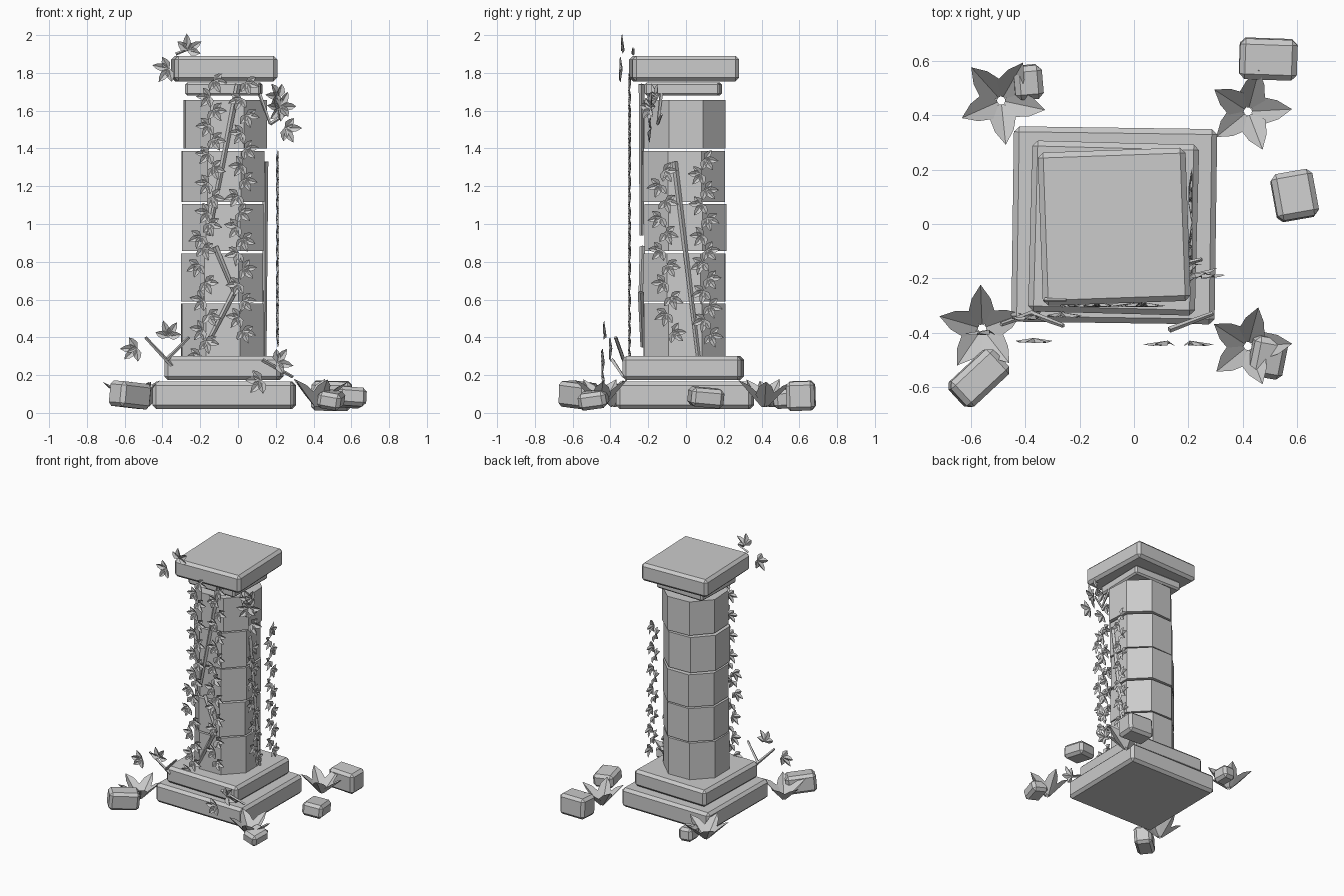
import bpy, bmesh, math, random
from mathutils import Vector, Matrix, Euler

random.seed(4)
cube = bpy.data.objects.get("Cube")
if cube:
    bpy.data.objects.remove(cube, do_unlink=True)

stone = bpy.data.materials.new("plain grey")
stone.use_nodes = True
grey = (0.6, 0.6, 0.6, 1)
stone.diffuse_color = grey
stone.node_tree.nodes["Principled BSDF"].inputs["Base Color"].default_value = grey


def finish(bm, name):
    mesh = bpy.data.meshes.new(name)
    bm.to_mesh(mesh)
    bm.free()
    mesh.materials.append(stone)
    obj = bpy.data.objects.new(name, mesh)
    bpy.context.collection.objects.link(obj)
    return obj


def block(name, center, size, turn=(0, 0, 0), bevel=0.02):
    """Chamfered stone block; turn is in degrees."""
    bm = bmesh.new()
    bmesh.ops.create_cube(bm, size=1, matrix=Matrix.Diagonal((*size, 1)))
    obj = finish(bm, name)
    obj.location = center
    obj.rotation_euler = [math.radians(a) for a in turn]
    mod = obj.modifiers.new("chamfer", "BEVEL")
    mod.width, mod.segments = bevel, 1
    return obj


def add_leaf(bm, base, along, normal, length, width, fold=0.3):
    """Pointed leaf folded along its midrib."""
    along = along.normalized()
    side = along.cross(normal).normalized()
    up = side.cross(along).normalized()
    rows = []
    for t, w in ((0, 0.15), (0.38, 1), (0.72, 0.7)):
        mid = base + along * length * t
        half = side * width * w / 2
        lift = up * width * w * fold
        rows.append([bm.verts.new(p) for p in (mid - half + lift, mid, mid + half + lift)])
    tip = bm.verts.new(base + along * length)
    for a, b in zip(rows, rows[1:]):
        for i in (0, 1):
            bm.faces.new((a[i], a[i + 1], b[i + 1], b[i]))
    for i in (0, 1):
        bm.faces.new((rows[-1][i], rows[-1][i + 1], tip))


def add_sprig(bm, center, normal, angle, size=0.075):
    """Fan of four leaflets in the plane facing normal; angle 0 points sideways."""
    normal = Vector(normal).normalized()
    across = Vector((0, 0, 1)).cross(normal).normalized()
    up = normal.cross(across)
    aim = math.radians(angle)
    base = Vector(center) - (across * math.cos(aim) + up * math.sin(aim)) * size * 0.4
    for k, scale in ((-75, 0.8), (-25, 1), (25, 1), (75, 0.8)):
        a = aim + math.radians(k + random.uniform(-8, 8))
        d = across * math.cos(a) + up * math.sin(a) + normal * 0.15
        add_leaf(bm, base, d, normal, size * scale, size * 0.5)


def ivy_strand(name, points, normal, place):
    """Hanging strand; points are (sideways, height), place makes them 3D."""
    bm = bmesh.new()
    for i, (s, z) in enumerate(points):
        near = points[i - 1][0] if i else points[1][0]
        angle = -35 if s > near else 215
        add_sprig(bm, place(s, z), normal, angle + random.uniform(-15, 15))
    return finish(bm, name)


def twig(name, points, width=0.022):
    """Square-section stem through the points."""
    bm = bmesh.new()
    for a, b in zip(points, points[1:]):
        a, b = Vector(a), Vector(b)
        m = Matrix.Translation((a + b) / 2) @ (b - a).to_track_quat("Z", "Y").to_matrix().to_4x4()
        bmesh.ops.create_cone(bm, cap_ends=True, segments=4, radius1=width * 0.7,
                              radius2=width * 0.5, depth=(b - a).length, matrix=m)
    return finish(bm, name)


def zigzag(path, step=0.08, swing=0.035):
    """Alternating leaf positions along a (sideways, height) path."""
    out, n = [], 0
    for (s0, z0), (s1, z1) in zip(path, path[1:]):
        count = max(1, round((z0 - z1) / step))
        for i in range(count):
            t = i / count
            out.append((s0 + (s1 - s0) * t + swing * (-1) ** n, z0 + (z1 - z0) * t))
            n += 1
    return out


# Plinth and capital
block("base_slab", (-0.073, -0.005, 0.093), (0.75, 0.72, 0.145), (0, 0, -0.8))
block("upper_base_slab", (-0.075, -0.015, 0.237), (0.615, 0.63, 0.127), (0, 0, -1.5))
block("neck_slab", (-0.075, -0.015, 1.715), (0.4, 0.4, 0.07), (0, 0, -1.5), 0.012)
block("cap_slab", (-0.073, -0.01, 1.823), (0.545, 0.565, 0.135), (0, 0, 2))

# Eight-sided column drums with open joints
drums = [(-0.083, -0.008, 0.3, 0.58, 1), (-0.083, -0.008, 0.59, 0.845, -1),
         (-0.08, -0.003, 0.857, 1.105, 0), (-0.08, -0.014, 1.117, 1.387, 2),
         (-0.068, -0.012, 1.4, 1.657, 3)]
for x, y, low, high, turn in drums:
    bm = bmesh.new()
    m = Matrix.Translation((x, y, (low + high) / 2)) @ Matrix.Rotation(math.radians(22.5 + turn), 4, "Z")
    bmesh.ops.create_cone(bm, cap_ends=True, segments=8, radius1=0.234, radius2=0.234,
                          depth=high - low, matrix=m)
    finish(bm, "column_drum")

# Fallen stones
block("front_right_stone", (-0.572, -0.568, 0.095), (0.215, 0.125, 0.135), (3, 5, 43))
block("front_left_stone", (0.493, -0.49, 0.07), (0.125, 0.15, 0.09), (8, 10, -10))
block("left_stone", (0.592, 0.105, 0.082), (0.155, 0.175, 0.1), (-5, 4, 10))
block("back_left_stone", (0.495, 0.608, 0.09), (0.212, 0.15, 0.155), (2, 1, -2))
block("back_right_stone", (-0.39, 0.523, 0.075), (0.105, 0.125, 0.1), (4, 3, 5))

# Broad-leaved ground plants
for x, y, start in ((-0.49, 0.455, 60), (0.42, 0.415, 75), (-0.56, -0.385, 20), (0.42, -0.45, 75)):
    bm = bmesh.new()
    for k in range(5):
        a = math.radians(start + 72 * k)
        out = Vector((math.cos(a), math.sin(a), 0))
        rise = random.uniform(0.85, 1.15)
        add_leaf(bm, Vector((x, y, 0.03)) + out * 0.015, out + Vector((0, 0, rise)),
                 Vector((0, 0, 1)) - out, 0.2, 0.1, 0.22)
    finish(bm, "ground_plant")

# Ivy on the front and left faces
front, left = (0, -1, 0), (1, 0, 0)
ivy_strand("front_ivy_right", zigzag([(-0.14, 1.74), (-0.15, 1.05), (-0.2, 0.85),
                                      (-0.17, 0.5), (-0.2, 0.22)]),
           front, lambda s, z: (s, -0.29, z))
ivy_strand("front_ivy_left", zigzag([(0.03, 1.73), (0.03, 1.3), (0, 1.05), (0.02, 0.75), (0.01, 0.33)]),
           front, lambda s, z: (s, -0.29, z))
ivy_strand("left_ivy_front", zigzag([(-0.125, 1.27), (-0.12, 0.85), (-0.07, 0.33)]),
           left, lambda s, z: (0.2, s, z))
ivy_strand("left_ivy_back", zigzag([(0.09, 1.33), (0.1, 0.85), (0.12, 0.32)]),
           left, lambda s, z: (0.2, s, z))

# Loose sprigs at the cap, column top and plinth
bm = bmesh.new()
loose = [((-0.25, -0.325, 1.95), front, 60), ((-0.4, -0.335, 1.81), front, 200),
         ((0.19, -0.16, 1.69), (0.5, -1, 0), 150), ((0.25, -0.17, 1.64), (0.4, -1, 0), 30),
         ((0.19, -0.2, 1.6), (0.7, -1, 0), 200), ((0.28, -0.18, 1.49), (0.1, -1, 0), -30),
         ((-0.57, -0.39, 0.33), front, 200), ((-0.37, -0.42, 0.44), front, 90),
         ((0.24, -0.43, 0.28), front, 20), ((0.09, -0.43, 0.16), front, 200)]
for center, normal, angle in loose:
    add_sprig(bm, center, normal, angle, 0.09)
finish(bm, "loose_sprigs")

# Woody stems
twig("front_stem_upper", [(0, -0.235, 1.74), (-0.155, -0.235, 0.94)])
twig("front_stem_lower", [(-0.12, -0.23, 0.88), (-0.02, -0.24, 0.64), (-0.17, -0.23, 0.35)])
twig("left_stem", [(0.145, -0.06, 1.33), (0.14, 0.065, 0.3)])
twig("plinth_twig_long", [(-0.35, -0.32, 0.25), (-0.49, -0.37, 0.4)], 0.016)
twig("plinth_twig_short", [(-0.38, -0.33, 0.28), (-0.26, -0.375, 0.4)], 0.016)
twig("plinth_twig_left", [(0.13, -0.39, 0.28), (0.29, -0.33, 0.19)], 0.016)
twig("column_twig", [(0.11, -0.13, 1.7), (0.17, -0.15, 1.53), (0.25, -0.13, 1.58)], 0.014)
twig("cap_twig", [(-0.33, -0.28, 1.9), (-0.25, -0.28, 1.93)], 0.012)
